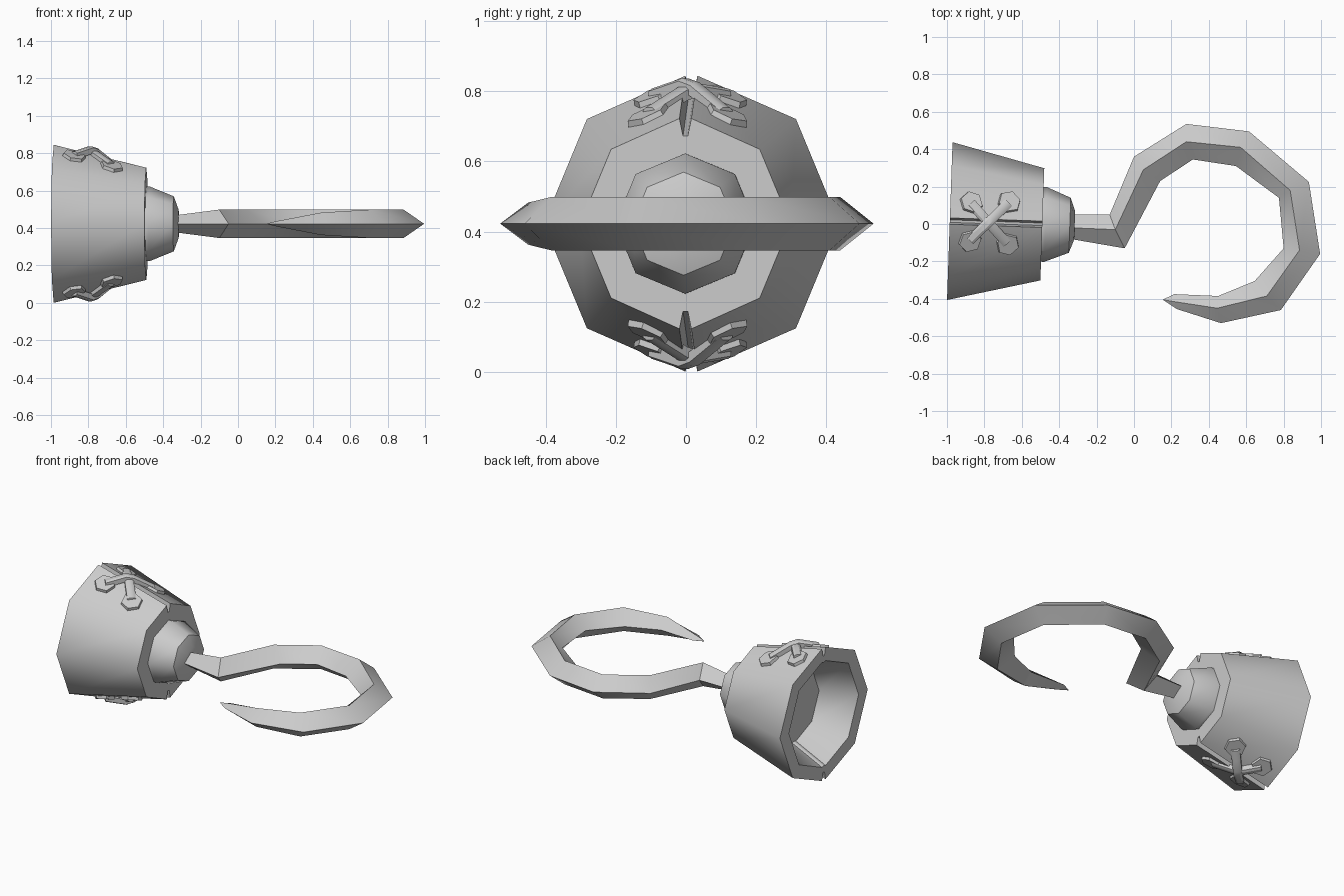
import bpy, bmesh, math
from mathutils import Vector, Matrix

if "Cube" in bpy.data.objects:
    bpy.data.objects.remove(bpy.data.objects["Cube"])

CZ = 0.4225
grey = bpy.data.materials.new("dull_grey")
grey.diffuse_color = (0.6, 0.6, 0.6, 1)
grey.use_nodes = True
grey.node_tree.nodes["Principled BSDF"].inputs["Base Color"].default_value = grey.diffuse_color

# slight turn of the cuff about the vertical axis
PIVOT = Vector((-0.74, 0.007, CZ))
TURN = Matrix.Translation(PIVOT) @ Matrix.Rotation(math.radians(-2), 4, 'Z')


def finish(bm, name, angle=45, matrix=None):
    bmesh.ops.recalc_face_normals(bm, faces=bm.faces)
    if matrix:
        bm.transform(matrix)
    mesh = bpy.data.meshes.new(name)
    bm.to_mesh(mesh)
    bm.free()
    mesh.materials.append(grey)
    ob = bpy.data.objects.new(name, mesh)
    bpy.context.collection.objects.link(ob)
    bpy.ops.object.select_all(action='DESELECT')
    ob.select_set(True)
    bpy.context.view_layer.objects.active = ob
    bpy.ops.object.shade_smooth_by_angle(angle=math.radians(angle))
    return ob


def loft(rings):
    """Skin a list of equal-length rings and cap both ends."""
    bm = bmesh.new()
    loops = [[bm.verts.new(p) for p in ring] for ring in rings]
    n = len(loops[0])
    for a, b in zip(loops, loops[1:]):
        for i in range(n):
            j = (i + 1) % n
            bm.faces.new((a[i], a[j], b[j], b[i]))
    bm.faces.new(loops[0])
    bm.faces.new(loops[-1])
    return bm


def cuff_ring(x, r, depth):
    """Octagon with a slit at the top and bottom corners."""
    w, c = 0.017, r * math.sqrt(0.5)
    top = [(-c, c), (-w, r), (-w * 0.4, r - depth), (w * 0.4, r - depth), (w, r), (c, c), (r, 0)]
    pts = top + [(-y, -z) for y, z in top]
    return [(x, y, z) for y, z in pts]


# cuff: hollow at the back, closed at the front (x measured from the pivot)
finish(loft([cuff_ring(-0.03, 0.24, 0.005), cuff_ring(-0.245, 0.335, 0.005),
             cuff_ring(-0.245, 0.422, 0.05), cuff_ring(0.25, 0.3, 0.05)]),
       "cuff", matrix=TURN)


# collar: stepped octagonal base of the hook
def octagon(x, r):
    return [(x, r * math.sin(i * math.pi / 4), r * math.cos(i * math.pi / 4)) for i in range(8)]


finish(loft([octagon(0.2, 0.2), octagon(0.267, 0.2), octagon(0.397, 0.147), octagon(0.423, 0.075)]),
       "collar", matrix=TURN)

# hook: diamond section given as outer, ridge, inner (x, y) and half height
stations = [
    (-0.34, .05, -.34, -.02, -.34, -.08, .045),
    (-.13, .05, -.10, -.03, -.05, -.13, .076),
    (0, .36, .05, .29, .14, .23, .076),
    (.28, .535, .28, .44, .315, .345, .076),
    (.615, .495, .57, .41, .545, .31, .076),
    (.935, .225, .835, .18, .775, .14, .076),
    (.995, -.16, .885, -.14, .80, -.13, .076),
    (.785, -.46, .71, -.385, .645, -.305, .076),
    (.465, -.53, .445, -.45, .45, -.385, .06),
    (.23, -.455, .215, -.415, .215, -.375, .016),
    (.157, -.407, .155, -.405, .157, -.403, .002),
]
finish(loft([[(ox, oy, CZ), (rx, ry, CZ + h), (ix, iy, CZ), (rx, ry, CZ - h)]
             for ox, oy, rx, ry, ix, iy, h in stations]), "hook", angle=40)


# lacing: crossed straps with hexagonal end pads, above and below
def surface(x, y):
    return 0.422 - (x + 0.245) * 0.246 - abs(y) * 0.414


def strap(a, b, lift):
    """Bent strap over the slit between two pad centres."""
    a, b = Vector(a), Vector(b)
    side = Vector((a.y - b.y, b.x - a.x)).normalized() * 0.026
    rings = []
    for t in (0, 0.2, 0.42, 0.58, 0.8, 1):
        p = a.lerp(b, t)
        z = surface(p.x, p.y) + 0.024 + lift * (1 - abs(2 * t - 1))
        rings.append([(p.x + s * side.x, p.y + s * side.y, z + dz)
                      for s, dz in ((-1, -.03), (-1, 0), (-.5, .008), (.5, .008), (1, 0), (1, -.03))])
    return loft(rings)


def pad(x, y, spin):
    bm = bmesh.new()
    bmesh.ops.create_cone(bm, cap_ends=True, segments=6, radius1=0.07, radius2=0.06, depth=0.04)
    normal = Vector((0.246, math.copysign(0.414, y), 1)).normalized()
    tilt = Vector((0, 0, 1)).rotation_difference(normal).to_matrix().to_4x4()
    bm.transform(Matrix.Translation((x, y, surface(x, y))) @ tilt @ Matrix.Rotation(spin, 4, 'Z'))
    return bm


flip = Matrix.Scale(-1, 4, (0, 0, 1))
for level, place in (("top", TURN), ("bottom", TURN @ flip)):
    for s, lift in ((1, 0.0), (-1, 0.016)):
        tag = f"{level}_{'left' if s > 0 else 'right'}"
        back, front = (-0.135, s * 0.1), (0.067, -s * 0.11)
        finish(strap(back, front, lift), f"lace_strap_{tag}", 30, place)
        for end, (x, y) in (("back", back), ("front", front)):
            finish(pad(x, y, -s * math.radians(45)), f"lace_pad_{tag}_{end}", 30, place)
